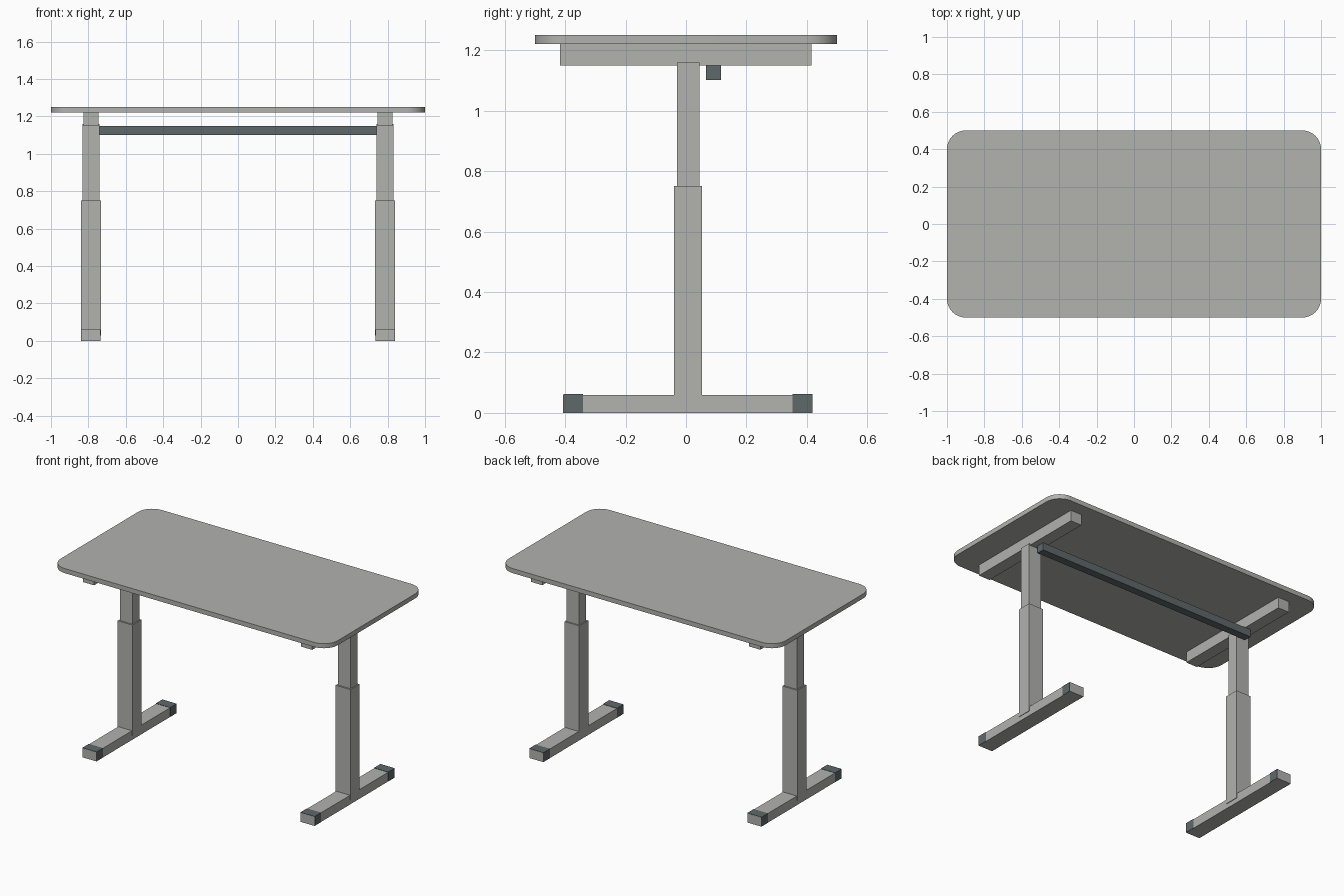
import bpy
import bmesh
import math

cube = bpy.data.objects.get("Cube")
if cube:
    bpy.data.objects.remove(cube, do_unlink=True)


def material(name, rgb):
    m = bpy.data.materials.new(name)
    m.use_nodes = True
    m.diffuse_color = (*rgb, 1)
    bsdf = next(n for n in m.node_tree.nodes if n.type == 'BSDF_PRINCIPLED')
    bsdf.inputs["Base Color"].default_value = (*rgb, 1)
    return m


LIGHT = material("light_grey", (0.445, 0.445, 0.43))
DARK = material("slate_grey", (0.114, 0.138, 0.144))


def add_object(name, bm, mat):
    mesh = bpy.data.meshes.new(name)
    bmesh.ops.recalc_face_normals(bm, faces=bm.faces)
    bm.to_mesh(mesh)
    bm.free()
    mesh.materials.append(mat)
    ob = bpy.data.objects.new(name, mesh)
    bpy.context.collection.objects.link(ob)
    return ob


def box(name, x, y, z, mat):
    """Box from (min, max) ranges on each axis."""
    bm = bmesh.new()
    bmesh.ops.create_cube(bm, size=1)
    for v in bm.verts:
        v.co = [r[0] + (c + 0.5) * (r[1] - r[0]) for c, r in zip(v.co, (x, y, z))]
    return add_object(name, bm, mat)


def rounded_slab(name, hx, hy, radius, z0, z1, mat, steps=10):
    """Flat slab with rounded plan corners."""
    bm = bmesh.new()
    verts = []
    for q, (sx, sy) in enumerate(((1, 1), (-1, 1), (-1, -1), (1, -1))):
        for i in range(steps + 1):
            a = math.pi / 2 * (q + i / steps)
            verts.append(bm.verts.new((sx * (hx - radius) + radius * math.cos(a),
                                       sy * (hy - radius) + radius * math.sin(a), z0)))
    face = bm.faces.new(verts)
    top = bmesh.ops.extrude_face_region(bm, geom=[face], use_keep_orig=True)
    for g in top["geom"]:
        if isinstance(g, bmesh.types.BMVert):
            g.co.z = z1
    ob = add_object(name, bm, mat)
    bpy.ops.object.select_all(action='DESELECT')
    ob.select_set(True)
    bpy.context.view_layer.objects.active = ob
    bpy.ops.object.shade_smooth_by_angle(angle=math.radians(30))
    return ob


# Desk top
rounded_slab("desk_top", 1.0, 0.5, 0.1, 1.22, 1.25, LIGHT)

# Telescopic legs with feet and top brackets
LEG_X = 0.787
for side, s in (("left", 1), ("right", -1)):
    def span(half):
        return (s * LEG_X - half, s * LEG_X + half)

    box(f"{side}_foot", span(0.05), (-0.407, 0.419), (0, 0.06), LIGHT)
    box(f"{side}_lower_leg", span(0.0535), (-0.04, 0.053), (0.03, 0.75), LIGHT)
    box(f"{side}_upper_leg", span(0.0455), (-0.03, 0.044), (0.74, 1.16), LIGHT)
    box(f"{side}_top_bracket", span(0.04), (-0.417, 0.415), (1.15, 1.22), LIGHT)

    # End sleeves on the foot
    for end, y in (("front", (-0.406, -0.34)), ("back", (0.352, 0.418))):
        box(f"{side}_{end}_foot_cap", span(0.0515), y, (0.0005, 0.062), DARK)

# Cross bar behind the legs
box("cross_bar", (-LEG_X, LEG_X), (0.066, 0.116), (1.102, 1.15), DARK)
